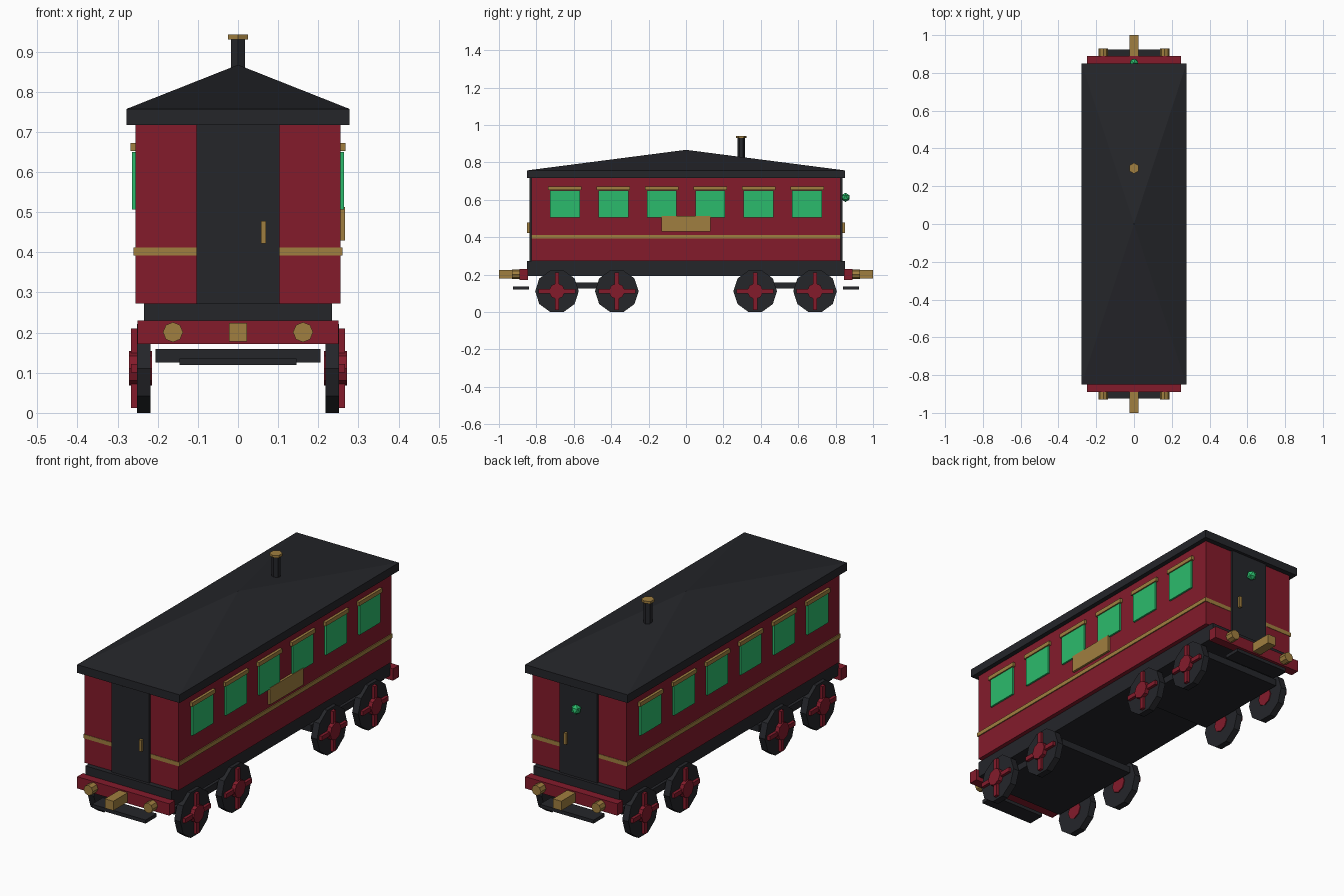
import bpy
from math import pi

if "Cube" in bpy.data.objects:
    bpy.data.objects.remove(bpy.data.objects["Cube"])


def material(name, rgb):
    m = bpy.data.materials.new(name)
    m.diffuse_color = (*rgb, 1)
    m.use_nodes = True
    m.node_tree.nodes["Principled BSDF"].inputs["Base Color"].default_value = m.diffuse_color
    return m


RED = material("maroon paint", (0.23, 0.011, 0.024))
DARK = material("dark metal", (0.018, 0.019, 0.023))
BRASS = material("brass", (0.35, 0.21, 0.05))
GREEN = material("green glass", (0.024, 0.5, 0.15))


def box(name, mat, x, y, z):
    """Box given by its (min, max) ranges."""
    bpy.ops.mesh.primitive_cube_add(size=1, location=[sum(r) / 2 for r in (x, y, z)])
    ob = bpy.context.object
    ob.scale = [abs(r[1] - r[0]) for r in (x, y, z)]
    bpy.ops.object.transform_apply(location=False, rotation=False, scale=True)
    ob.name = name
    ob.data.materials.append(mat)
    return ob


def cylinder(name, mat, sides, radius, depth, loc, rot=(0, 0, 0)):
    bpy.ops.mesh.primitive_cylinder_add(vertices=sides, radius=radius, depth=depth,
                                        location=loc, rotation=rot)
    ob = bpy.context.object
    ob.name = name
    ob.data.materials.append(mat)
    return ob


def span(c, half):
    return (c - half, c + half)


# Body, waist band and chassis
box("carriage_body", RED, (-0.255, 0.255), (-0.825, 0.825), (0.272, 0.72))
box("waist_band", BRASS, (-0.26, 0.26), (-0.827, 0.827), (0.392, 0.412))
box("chassis", DARK, (-0.234, 0.234), (-0.85, 0.85), (0.193, 0.272))

# Roof: slab rising to a shallow pyramid
w, l = 0.278, 0.85
ring = [(-w, -l), (w, -l), (w, l), (-w, l)]
verts = [(x, y, z) for z in (0.717, 0.757) for x, y in ring] + [(0, 0, 0.867)]
faces = [(3, 2, 1, 0)]
for i in range(4):
    j = (i + 1) % 4
    faces += [(i, j, j + 4, i + 4), (i + 4, j + 4, 8)]
mesh = bpy.data.meshes.new("roof")
mesh.from_pydata(verts, [], faces)
mesh.materials.append(DARK)
bpy.context.collection.objects.link(bpy.data.objects.new("roof", mesh))

# Stove chimney
cylinder("chimney", DARK, 6, 0.02, 0.13, (0, 0.295, 0.866))
cylinder("chimney_cap", BRASS, 6, 0.029, 0.012, (0, 0.295, 0.936))

# Side windows with brass hoods
for s in (-1, 1):
    for i in range(6):
        y = (i - 2.5) * 0.259
        box("window", GREEN, (s * 0.245, s * 0.264), span(y, 0.08), (0.506, 0.65))
        box("window_hood", BRASS, (s * 0.245, s * 0.268), span(y, 0.09), (0.652, 0.672))

# Blank side plate, right side only
box("side_plate", BRASS, (0.245, 0.266), (-0.13, 0.13), (0.43, 0.513))

# Both ends
for s in (-1, 1):
    box("end_door", DARK, (-0.103, 0.103), (s * 0.80, s * 0.836), (0.272, 0.717))
    box("door_handle", BRASS, (0.057, 0.07), (s * 0.83, s * 0.85), (0.422, 0.478))
    box("buffer_beam", RED, (-0.25, 0.25), (s * 0.845, s * 0.89), (0.172, 0.23))
    box("coupling", BRASS, (-0.023, 0.023), (s * 0.88, s * 1.0), (0.178, 0.224))
    box("end_step", DARK, (-0.146, 0.146), (s * 0.84, s * 0.925), (0.119, 0.136))
    for x in (-0.162, 0.162):
        cylinder("buffer", BRASS, 8, 0.025, 0.05, (x, s * 0.905, 0.201), (pi / 2, 0, 0))

# Rear lamp
bpy.ops.mesh.primitive_ico_sphere_add(subdivisions=1, radius=0.025, location=(0, 0.853, 0.613))
bpy.context.object.name = "rear_lamp"
bpy.context.object.data.materials.append(GREEN)

# Bogies with ten-sided wheels, hubs and crossed spokes
ZC = 0.111
for e in (-1, 1):
    box("bogie_frame", DARK, (-0.205, 0.205), span(e * 0.53, 0.255), (0.125, 0.159))
    for y in (e * 0.37, e * 0.69):
        for s in (-1, 1):
            cylinder("wheel", DARK, 10, 0.1165, 0.033, (s * 0.235, y, ZC), (0, pi / 2, 0))
            cylinder("wheel_hub", RED, 8, 0.043, 0.058, (s * 0.243, y, ZC), (0, pi / 2, 0))
            xs = (s * 0.24, s * 0.266)
            box("wheel_spoke", RED, xs, span(y, 0.011), span(ZC, 0.099))
            box("wheel_spoke", RED, xs, span(y, 0.099), span(ZC, 0.011))
